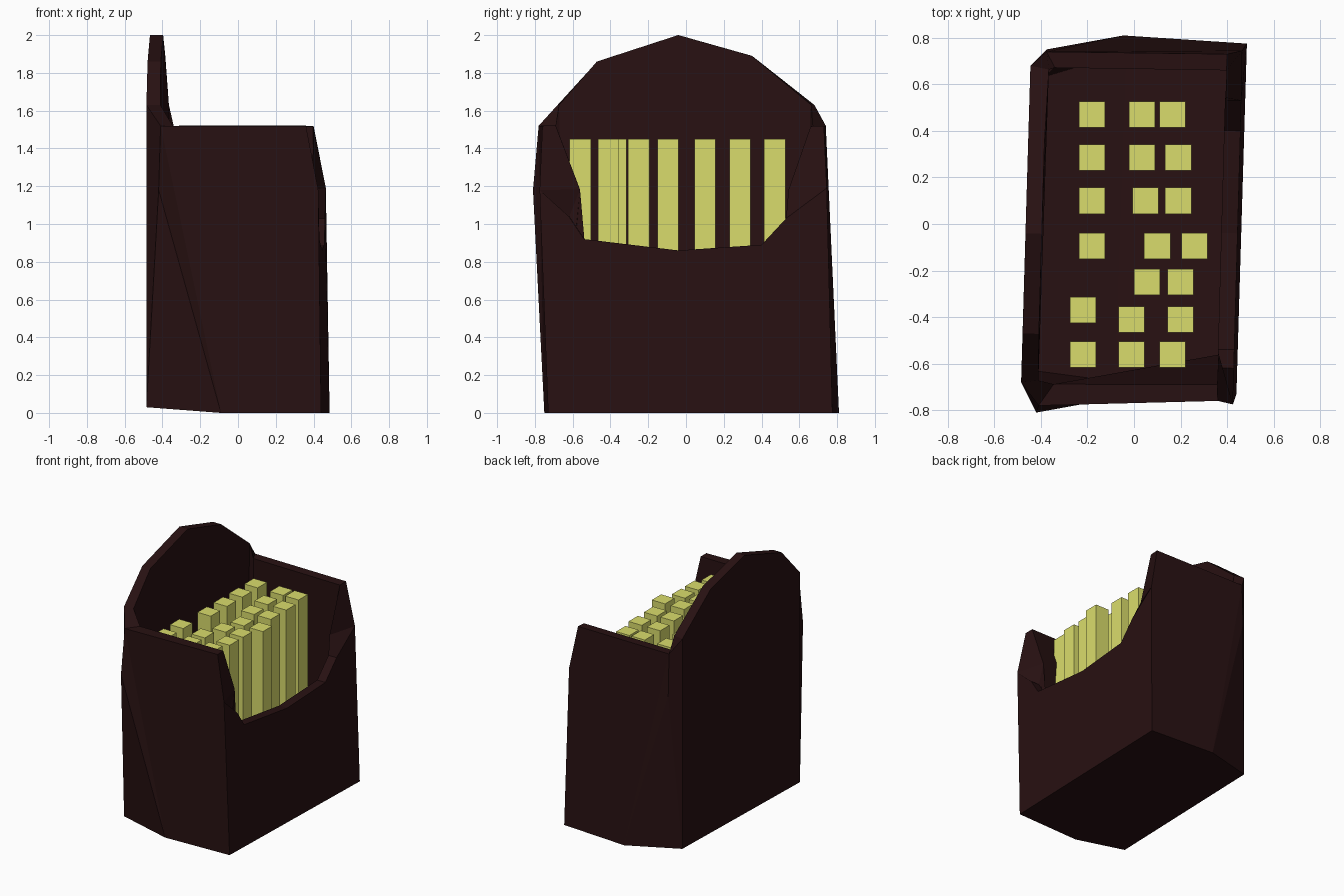
import bpy, bmesh

if "Cube" in bpy.data.objects:
    bpy.data.objects.remove(bpy.data.objects["Cube"])


def material(name, rgb):
    m = bpy.data.materials.new(name)
    m.diffuse_color = (*rgb, 1)
    m.use_nodes = True
    m.node_tree.nodes["Principled BSDF"].inputs["Base Color"].default_value = m.diffuse_color
    return m


def add_object(name, bm, mat):
    me = bpy.data.meshes.new(name)
    bm.to_mesh(me)
    bm.free()
    me.materials.append(mat)
    ob = bpy.data.objects.new(name, me)
    bpy.context.collection.objects.link(ob)
    return ob


brown = material("dark_card", (0.021, 0.0055, 0.006))
yellow = material("potato", (0.70, 0.72, 0.15))

# Carton: slightly skewed folded sheet. Each side has the same set of corners:
# a = bottom middle, b/c/d = front corner going up, e/f = rear fold, g/h = back panel edge
near = dict(a=(-0.09, -0.75, 0), b=(0.44, -0.73, 0), c=(0.425, -0.775, 1.18),
            d=(0.36, -0.76, 1.52), e=(-0.41, -0.78, 1.52), f=(-0.42, -0.81, 1.18),
            g=(-0.485, -0.68, 0.03), h=(-0.485, -0.68, 1.63))
far = dict(a=(-0.045, 0.81, 0), b=(0.485, 0.775, 0), c=(0.465, 0.745, 1.19),
           d=(0.40, 0.73, 1.52), e=(-0.375, 0.74, 1.52), f=(-0.375, 0.75, 1.20),
           g=(-0.445, 0.68, 0.03), h=(-0.445, 0.68, 1.63))
# Upper outline of the front (scooped) and back (domed) panels, as y, z
scoop = [(-0.62, 1.04), (-0.54, 0.92), (-0.04, 0.86), (0.40, 0.89), (0.53, 1.03)]
dome = [(-0.47, 1.86), (-0.04, 2.0), (0.35, 1.89)]

bm = bmesh.new()
n = {k: bm.verts.new(p) for k, p in near.items()}
f = {k: bm.verts.new(p) for k, p in far.items()}
scoop_v = [bm.verts.new((0.446 + 0.028 * y, y, z)) for y, z in scoop]
dome_v = [bm.verts.new((-0.465 + 0.029 * y, y, z)) for y, z in dome]

# Side panels with their creased rear folds
for s in (n, f):
    for keys in ("abcde", "aef", "gaf", "gfeh"):
        bm.faces.new([s[k] for k in keys])
# Front panel, back panel and two-part base
bm.faces.new([f["b"], n["b"], n["c"]][::1] + scoop_v + [f["c"]])
bm.faces.new([f["g"], n["g"], n["h"]] + dome_v + [f["h"]])
base = bm.faces.new([n["a"], n["b"], f["b"], f["a"]])
bm.faces.new([n["g"], n["a"], f["a"], f["g"]])

bmesh.ops.recalc_face_normals(bm, faces=bm.faces[:])
if base.normal.z > 0:
    bmesh.ops.reverse_faces(bm, faces=bm.faces[:])
carton = add_object("carton", bm, brown)
wall = carton.modifiers.new("wall", "SOLIDIFY")
wall.thickness = 0.07
wall.offset = -1
wall.use_even_offset = True

# Fries: square sticks standing on the carton floor
rows = [(0.47, (-0.18, 0.035, 0.165)), (0.285, (-0.18, 0.035, 0.19)),
        (0.10, (-0.18, 0.05, 0.19)), (-0.095, (-0.18, 0.10, 0.26)),
        (-0.25, (0.055, 0.20)), (-0.37, (-0.22,)), (-0.41, (-0.01, 0.20)),
        (-0.56, (-0.22, -0.01, 0.165))]
bottom, top, width = 0.08, 1.45, 0.112
for y, xs in rows:
    for x in xs:
        bm = bmesh.new()
        bmesh.ops.create_cube(bm, size=1)
        bmesh.ops.scale(bm, vec=(width, width, top - bottom), verts=bm.verts)
        bmesh.ops.translate(bm, vec=(x, y, (top + bottom) / 2), verts=bm.verts)
        add_object("fry", bm, yellow)
